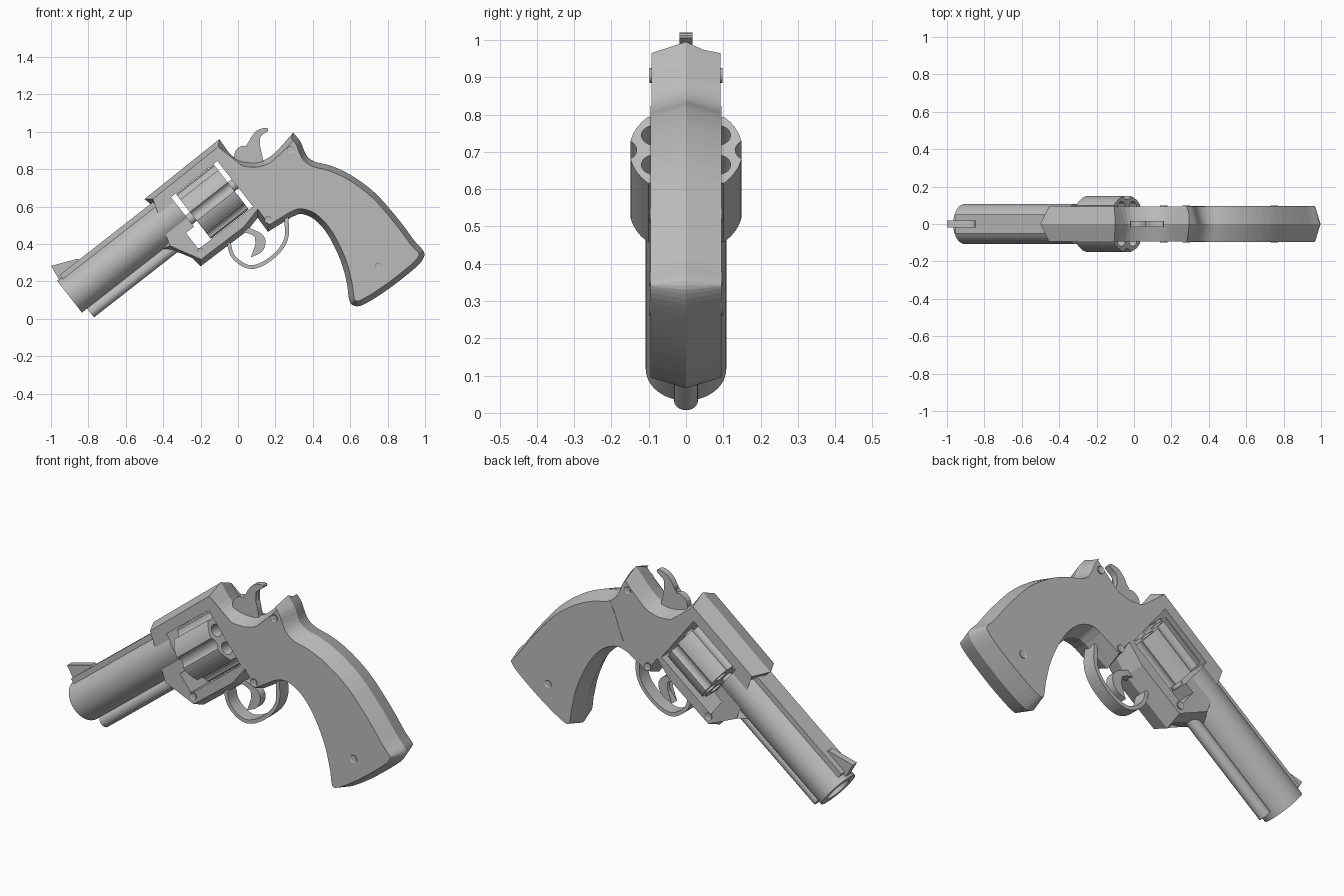
import bpy, bmesh
from math import radians, sin, cos, pi
from mathutils import Matrix, Vector

old = bpy.data.objects.get("Cube")
if old:
    bpy.data.objects.remove(old, do_unlink=True)

steel = bpy.data.materials.new("steel_grey")
steel.use_nodes = True
GREY = (0.5, 0.5, 0.5, 1)
steel.diffuse_color = GREY
steel.node_tree.nodes["Principled BSDF"].inputs["Base Color"].default_value = GREY

# Tilted barrel space: x runs along the bore to the rear, z is up from the bore
AXIS = Matrix.Translation((-0.901, 0, 0.118)) @ Matrix.Rotation(radians(-38), 4, 'Y')
ALONG = Matrix.Rotation(pi / 2, 4, 'Y')
ACROSS = Matrix.Rotation(pi / 2, 4, 'X')


def finish(name, bm):
    bmesh.ops.recalc_face_normals(bm, faces=bm.faces)
    mesh = bpy.data.meshes.new(name)
    bm.to_mesh(mesh)
    bm.free()
    mesh.materials.append(steel)
    ob = bpy.data.objects.new(name, mesh)
    bpy.context.scene.collection.objects.link(ob)
    return ob


def add_rod(bm, start, end, y, height, radius, sides=40):
    mat = AXIS @ Matrix.Translation(((start + end) / 2, y, height)) @ ALONG
    bmesh.ops.create_cone(bm, cap_ends=True, segments=sides, radius1=radius,
                          radius2=radius, depth=end - start, matrix=mat)


def rod(name, *args):
    bm = bmesh.new()
    add_rod(bm, *args)
    return finish(name, bm)


def loft(name, rings):
    """Skin a stack of (points, y) outlines and cap both ends."""
    bm = bmesh.new()
    loops = [[bm.verts.new((x, y, z)) for x, z in pts] for pts, y in rings]
    for a, b in zip(loops, loops[1:]):
        for i in range(len(a)):
            bm.faces.new((a[i - 1], a[i], b[i], b[i - 1]))
    caps = [bm.faces.new(loops[0]), bm.faces.new(loops[-1])]
    bmesh.ops.triangulate(bm, faces=caps)
    return finish(name, bm)


def plate(name, pts, half):
    return loft(name, [(pts, -half), (pts, half)])


def on_axis(pts):
    return [((AXIS @ Vector((u, 0, v))).x, (AXIS @ Vector((u, 0, v))).z) for u, v in pts]


def cut(target, cutter):
    mod = target.modifiers.new("cut", 'BOOLEAN')
    mod.object = cutter
    mod.operation = 'DIFFERENCE'
    mod.solver = 'EXACT'
    bpy.context.view_layer.objects.active = target
    bpy.ops.object.modifier_apply(modifier=mod.name)
    bpy.data.objects.remove(cutter, do_unlink=True)


def spline(pts, steps=4):
    """Smooth curve through the points."""
    p = [Vector(q) for q in pts]
    p = [2 * p[0] - p[1]] + p + [2 * p[-1] - p[-2]]
    out = []
    for a, b, c, d in zip(p, p[1:], p[2:], p[3:]):
        for k in range(steps):
            t = k / steps
            out.append(tuple(0.5 * (2 * b + (c - a) * t + (2 * a - 5 * b + 4 * c - d) * t ** 2
                                    + (3 * b - a - 3 * c + d) * t ** 3)))
    return out + [tuple(p[-2])]


def inset(pts, dist):
    """Move a clockwise outline inwards with mitred corners."""
    out = []
    for i, q in enumerate(pts):
        q = Vector(q)
        a = (q - Vector(pts[i - 1])).normalized()
        b = (Vector(pts[(i + 1) % len(pts)]) - q).normalized()
        na, nb = Vector((a.y, -a.x)), Vector((b.y, -b.x))
        out.append(tuple(q + (na + nb) * dist / max(1 + na.dot(nb), 0.4)))
    return out


# Frame and grip body, ridged along the centre line
hammer_dip = spline([(-.10, .96), (-.03, .87), (.05, .84), (.13, .845), (.20, .89), (.295, .995)])
grip_edge = spline([(.295, .995), (.335, .945), (.365, .875), (.41, .84), (.49, .82), (.60, .77),
                    (.73, .675), (.855, .535), (.945, .415), (.995, .355), (.98, .305),
                    (.91, .24), (.785, .145), (.67, .075), (.62, .07), (.595, .10),
                    (.58, .20), (.545, .32), (.48, .45), (.41, .53), (.34, .56), (.29, .545)])
belly = [(.16, .465), (.105, .54), (.05, .47), (-.20, .28)]
front_edge = [(-.245, .325), (-.31, .352), (-.415, .37), (-.338, .47), (-.418, .572), (-.50, .64)]
outline = hammer_dip + grip_edge[1:] + belly + front_edge
side = inset(outline, 0.028)
HALF = 0.093
frame = loft("frame", [(side, -HALF), (outline, 0), (side, HALF)])
cut(frame, plate("window_cutter", on_axis([(.755, .085), (1.07, .085), (1.07, -.225),
                                           (.70, -.225), (.70, -.115), (.755, -.115)]), 0.3))

# Grip panels follow the body edge and end at a wavy seam
seam = spline([(.295, .605), (.33, .685), (.355, .76), (.385, .815)])


def nearest(point):
    return min(range(len(side)), key=lambda i: (Vector(side[i]) - Vector(point)).length)


panel = side[nearest(seam[-1]):nearest(seam[0]) + 1] + seam[1:-1]
for word, s in (("left", 1), ("right", -1)):
    loft("grip_panel_" + word, [(panel, s * (HALF - 0.005)), (panel, s * (HALF + 0.002))])

# Barrel with bore, rib, sight and ejector rod
barrel = rod("barrel", 0, .755, 0, 0, .108, 48)
cut(barrel, rod("bore_cutter", -.1, .5, 0, 0, .07, 32))
plate("barrel_rib", on_axis([(.03, .09), (.03, .124), (.68, .124), (.68, .09)]), .05)
plate("front_sight", on_axis([(.01, .09), (.024, .19), (.16, .132), (.18, .09)]), .018)
rod("ejector_rod", .035, .66, 0, -.136, .032, 24)

# Fluted drum with six chambers
DRUM = -.07
drum = rod("drum", .786, 1.043, 0, DRUM, .152, 48)
bm = bmesh.new()
for k in range(6):
    flute, bore = k * pi / 3, (k + .5) * pi / 3
    add_rod(bm, .7, 1.1, .168 * cos(flute), DRUM + .168 * sin(flute), .036, 20)
    add_rod(bm, .7, 1.1, .1 * cos(bore), DRUM + .1 * sin(bore), .033, 20)
cut(drum, finish("drum_cutter", bm))
rod("drum_axle", .69, 1.1, 0, DRUM, .03, 20)

# Trigger guard, trigger and hammer
guard = spline([(-.05, .41), (-.03, .34), (.025, .29), (.085, .277), (.16, .31),
                (.23, .375), (.262, .45), (.258, .55)])
outer, inner = inset(guard, -.01), inset(guard, .01)
plate("trigger_guard", outer + inner[::-1], .036)
trigger = spline([(.05, .49), (.125, .455), (.148, .41), (.127, .358), (.068, .327)])
trigger += spline([(.105, .37), (.112, .415), (.06, .455), (.0, .46)])
plate("trigger", trigger, .022)
hammer = spline([(-.02, .84), (-.015, .895), (.025, .925), (.07, .91), (.06, .95),
                 (.10, 1.005), (.15, 1.02), (.16, 1.005), (.122, .975), (.108, .935),
                 (.125, .89), (.14, .82)], 3)
plate("hammer", hammer, .017)

# Screws run through the body, with recessed heads
for name, x, z in (("tang", .28, .905), ("guard", .16, .53),
                   ("front", -.2, .36), ("grip", .75, .28)):
    bm = bmesh.new()
    bmesh.ops.create_cone(bm, cap_ends=True, segments=16, radius1=.02, radius2=.02,
                          depth=.196, matrix=Matrix.Translation((x, 0, z)) @ ACROSS)
    heads = [f for f in bm.faces if len(f.verts) > 4]
    bmesh.ops.inset_individual(bm, faces=heads, thickness=.007, depth=-.004)
    finish(name + "_screw", bm)
